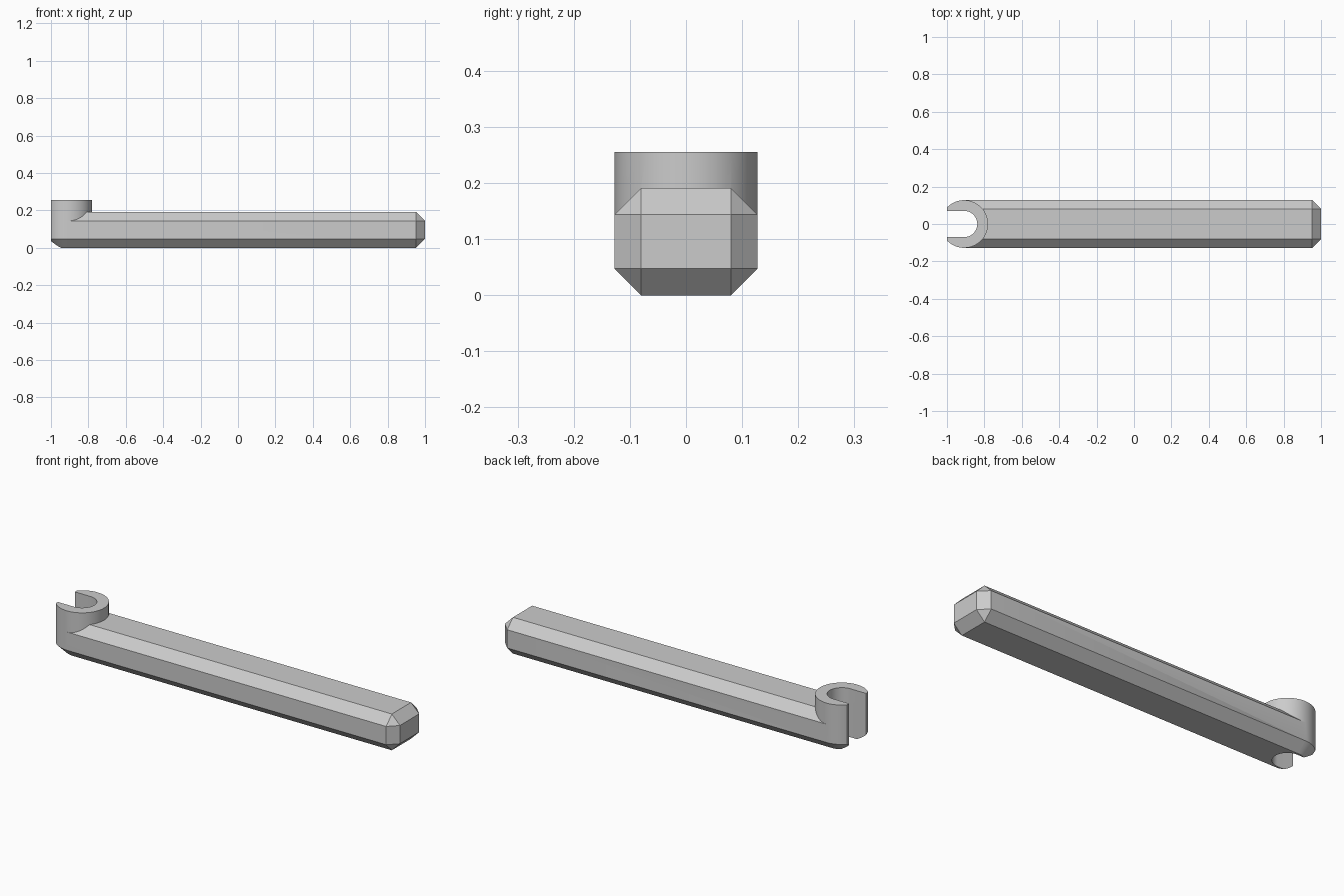
import bpy, bmesh, math

if "Cube" in bpy.data.objects:
    bpy.data.objects.remove(bpy.data.objects["Cube"])

HALF, CH = 0.1275, 0.0475        # half width and chamfer of the bar
BAR_H, POST_H = 0.191, 0.255     # bar and post heights
CX, SLOT_R = -0.908, 0.07        # post centre and slot radius

grey = bpy.data.materials.new("plain grey")
grey.diffuse_color = (0.6, 0.6, 0.6, 1)
grey.use_nodes = True
grey.node_tree.nodes["Principled BSDF"].inputs["Base Color"].default_value = grey.diffuse_color


def make_object(name, bm):
    bmesh.ops.recalc_face_normals(bm, faces=bm.faces)
    mesh = bpy.data.meshes.new(name)
    bm.to_mesh(mesh)
    bm.free()
    mesh.materials.append(grey)
    ob = bpy.data.objects.new(name, mesh)
    bpy.context.collection.objects.link(ob)
    return ob


def box(x0, x1, y0, y1, z0, z1):
    bm = bmesh.new()
    bmesh.ops.create_cube(bm, size=1)
    for v in bm.verts:
        v.co = [(a + b) / 2 + c * (b - a)
                for c, (a, b) in zip(v.co, ((x0, x1), (y0, y1), (z0, z1)))]
    return bm


def stack(rings):
    """Closed solid through equal-sized rings of points."""
    bm = bmesh.new()
    loops = [[bm.verts.new(p) for p in ring] for ring in rings]
    n = len(loops[0])
    for a, b in zip(loops, loops[1:]):
        for i in range(n):
            j = (i + 1) % n
            bm.faces.new((a[i], a[j], b[j], b[i]))
    bm.faces.new(loops[0][::-1])
    bm.faces.new(loops[-1])
    return bm


def circle(r, z, n=64):
    return [(CX + r * math.cos(2 * math.pi * i / n),
             r * math.sin(2 * math.pi * i / n), z) for i in range(n)]


def combine(target, other, operation):
    """Apply a boolean and discard the helper."""
    mod = target.modifiers.new(operation.lower(), "BOOLEAN")
    mod.operation, mod.object, mod.solver = operation, other, "EXACT"
    bpy.context.view_layer.objects.active = target
    bpy.ops.object.modifier_apply(modifier=mod.name)
    bpy.data.objects.remove(other)


# Chamfered bar, cut square where it enters the post
bm = box(-1.2, 1, -HALF, HALF, 0, BAR_H)
bmesh.ops.bevel(bm, geom=bm.edges[:], offset=CH, segments=1, affect="EDGES")
cut = bmesh.ops.bisect_plane(bm, geom=bm.verts[:] + bm.edges[:] + bm.faces[:],
                             plane_co=(CX, 0, 0), plane_no=(-1, 0, 0),
                             clear_outer=True)
bmesh.ops.holes_fill(bm, edges=[e for e in bm.edges if e.is_boundary])
handle = make_object("handle_with_hook", bm)

# Round post with a chamfered foot
post = make_object("post", stack([circle(HALF - CH, 0), circle(HALF, CH),
                                  circle(HALF, POST_H)]))
combine(handle, post, "UNION")

# Open round-ended slot through the post
arc = [(CX + SLOT_R * math.cos(t), SLOT_R * math.sin(t))
       for t in (math.pi * (i / 32 - 0.5) for i in range(33))]
outline = arc + [(-1.3, SLOT_R), (-1.3, -SLOT_R)]
slot = make_object("slot", stack([[(x, y, z) for x, y in outline]
                                  for z in (-0.1, 0.4)]))
combine(handle, slot, "DIFFERENCE")

# Flat trimmed tips of the hook
combine(handle, make_object("trim", box(-1.5, -1, -0.5, 0.5, -0.2, 0.5)), "DIFFERENCE")

bpy.ops.object.select_all(action="DESELECT")
handle.select_set(True)
bpy.context.view_layer.objects.active = handle
bpy.ops.object.shade_smooth_by_angle(angle=math.radians(30))
